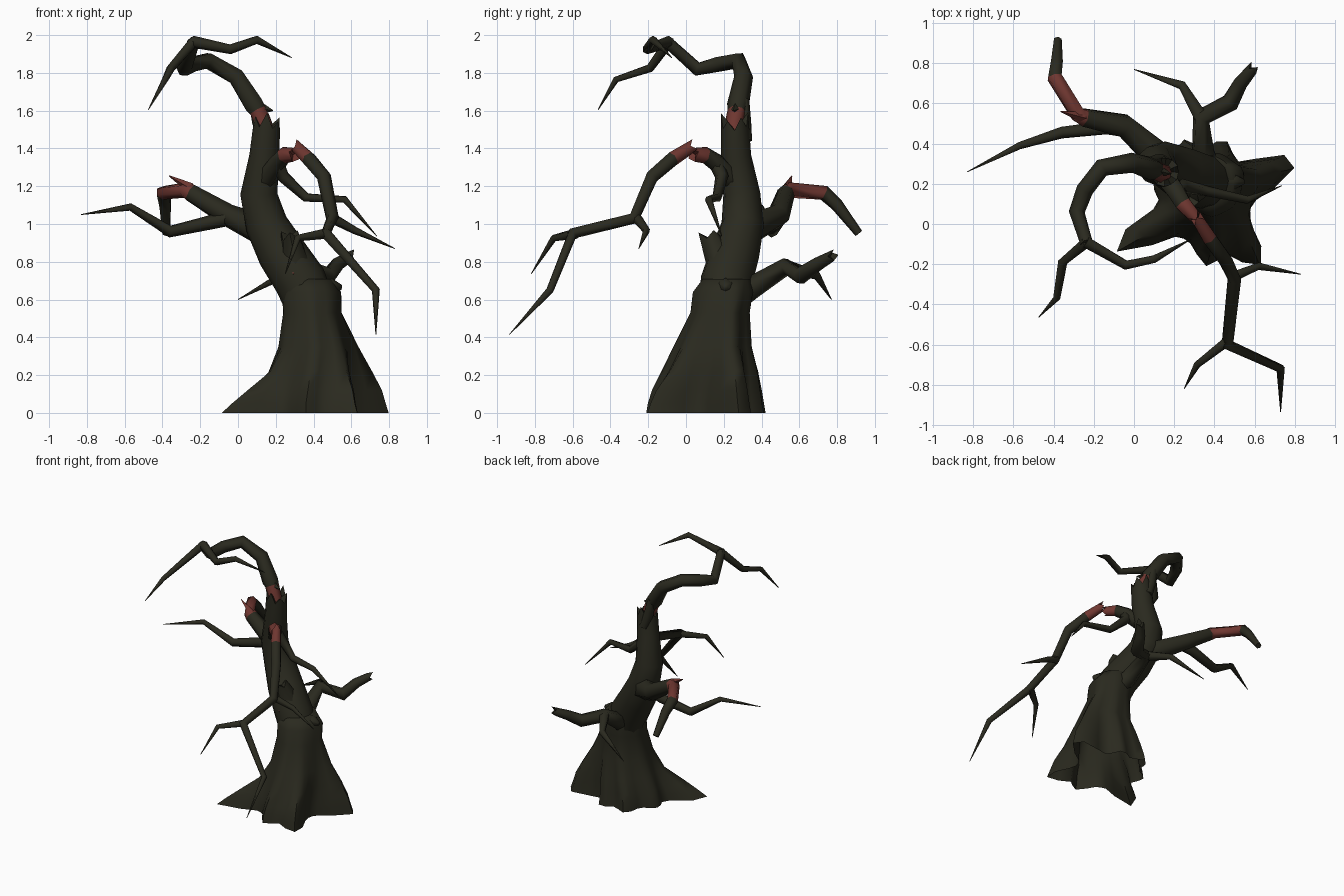
import bpy, bmesh, math
from mathutils import Vector


def material(name, rgb):
    m = bpy.data.materials.new(name)
    m.diffuse_color = (*rgb, 1)
    return m


BARK = material("dark bark", (0.023, 0.0225, 0.0135))
WOOD = material("raw red wood", (0.16, 0.038, 0.03))


def finish(name, bm, angle=65):
    bmesh.ops.recalc_face_normals(bm, faces=bm.faces)
    me = bpy.data.meshes.new(name)
    bm.to_mesh(me)
    bm.free()
    me.materials.append(BARK)
    me.materials.append(WOOD)
    ob = bpy.data.objects.new(name, me)
    bpy.context.collection.objects.link(ob)
    bpy.context.view_layer.objects.active = ob
    ob.select_set(True)
    bpy.ops.object.shade_smooth_by_angle(angle=math.radians(angle))
    ob.select_set(False)
    return ob


def tube(name, pts, sides=6, red=(), jag_start=0, jag_end=0, red_caps=True, angle=65):
    """Faceted limb through (x, y, z, radius) points; jag = length of splinters at an end."""
    bm = bmesh.new()
    P = [Vector(p[:3]) for p in pts]
    n = len(P)
    rings, up = [], None
    for i in range(n):
        a = (P[i] - P[i - 1]).normalized() if i > 0 else Vector()
        b = (P[i + 1] - P[i]).normalized() if i < n - 1 else Vector()
        t = (a + b).normalized()
        if up is None:
            up = Vector((0, 0, 1)) if abs(t.z) < 0.8 else Vector((0, -1, 0))
        up = (up - t * up.dot(t)).normalized()
        side = t.cross(up)
        jag = jag_end if i == n - 1 else (-jag_start if i == 0 else 0)
        ring = []
        for k in range(sides):
            w = 2 * math.pi * k / sides
            shift = t * jag * (1.0, 0.1, 0.55, 0.0, 0.75, 0.15)[k % 6]
            ring.append(bm.verts.new(P[i] + (up * math.cos(w) + side * math.sin(w)) * pts[i][3] + shift))
        rings.append(ring)
    for i in range(n - 1):
        for k in range(sides):
            j = (k + 1) % sides
            f = bm.faces.new((rings[i][k], rings[i][j], rings[i + 1][j], rings[i + 1][k]))
            f.material_index = 1 if i in red else 0
    for ring, p, jag in ((rings[0], P[0], jag_start), (rings[-1], P[-1], jag_end)):
        c = bm.verts.new(p)
        for k in range(sides):
            f = bm.faces.new((ring[k], ring[(k + 1) % sides], c))
            f.material_index = 1 if jag and red_caps else 0
    return finish(name, bm, angle)


# Flared lower trunk: root lobes (angle, reach, spread, how quickly they fade with height)
ROOTS = [(24, .26, 16, 0.9), (73, .09, 15, 1), (112, .10, 15, 1), (160, .06, 16, 1),
         (208, .30, 13, 3.2), (272, .11, 14, .8), (310, .20, 16, 1.3)]
LEVELS = [(0, .36, .12, .222, 1), (.05, .36, .12, .22, .93), (.12, .37, .125, .213, .82), (.22, .385, .14, .203, .55),
          (.35, .405, .15, .185, .22), (.53, .39, .185, .15, .06), (.64, .385, .20, .152, .06), (.71, .37, .215, .125, 0)]
bm = bmesh.new()
N, prev = 36, None
for z, cx, cy, r, fade in LEVELS:
    ring = []
    for k in range(N):
        deg = 360 * k / N
        R = r
        for ang, amp, spread, power in ROOTS:
            d = (deg - ang + 180) % 360 - 180
            R += amp * fade ** power * math.exp(-(d / spread) ** 2)
        w = math.radians(deg)
        ring.append(bm.verts.new((cx + R * math.cos(w), cy + R * math.sin(w), z)))
    if prev:
        for k in range(N):
            j = (k + 1) % N
            bm.faces.new((prev[k], prev[j], ring[j], ring[k]))
    prev = ring
bm.faces.new(prev)
finish("root_trunk", bm)

# Upper trunk, the shoulder beside it and the broken stub in front of it
tube("upper_trunk", [(.39, .20, .55, .13), (.33, .215, .70, .138), (.23, .26, .85, .13), (.15, .30, 1.0, .112),
                     (.11, .295, 1.16, .098), (.14, .265, 1.36, .08), (.15, .26, 1.50, .072)],
     sides=12, jag_end=.09, red_caps=False)
tube("trunk_shoulder", [(.40, .21, .63, .09), (.50, .21, .67, .045), (.55, .21, .665, .012)])
tube("trunk_stub", [(.34, .215, .64, .115), (.305, .19, .79, .082), (.28, .135, .92, .05)], jag_end=.06, red_caps=False)
tube("stub_splinter", [(.27, .14, .79, .025), (.295, .09, .735, .004)], sides=4, red=(0,))

# Crown limb arching left and forward, with two twigs
tube("crown_limb", [(.15, .26, 1.46, .05), (.135, .255, 1.53, .05), (.105, .27, 1.60, .05), (.085, .275, 1.63, .058),
                    (-.01, .305, 1.78, .05), (-.16, .28, 1.865, .045), (-.245, .17, 1.845, .043),
                    (-.285, .06, 1.82, .04), (-.235, -.10, 1.965, .033)], red=(0, 1))
tube("crown_splinter", [(.09, .27, 1.62, .045), (.185, .25, 1.60, .003)], sides=4)
tube("crown_bark_strip", [(.14, .315, 1.44, .035), (.105, .31, 1.54, .035), (.08, .305, 1.66, .03)], sides=6)
tube("crown_twig_left", [(-.235, -.09, 1.965, .03), (-.355, -.19, 1.825, .024), (-.385, -.37, 1.765, .018),
                         (-.475, -.465, 1.605, .002)])
tube("crown_twig_right", [(-.24, -.09, 1.965, .032), (-.04, -.205, 1.925, .026), (.10, -.175, 1.975, .022),
                          (.285, -.075, 1.88, .002)])

# Left rear limb, snapped with bare wood, and its twig
tube("left_limb", [(.14, .32, .96, .085), (-.05, .49, 1.045, .062), (-.25, .53, 1.165, .048), (-.28, .545, 1.18, .042),
                   (-.395, .73, 1.165, .04), (-.385, .80, 1.10, .034), (-.38, .915, .95, .022)], red=(2, 3))
tube("left_splinter", [(-.25, .53, 1.19, .028), (-.365, .56, 1.255, .003)], sides=4, red=(0,))
tube("left_twig", [(.0, .46, 1.04, .04), (-.14, .48, 1.01, .038), (-.36, .455, .96, .032), (-.57, .39, 1.09, .02),
                   (-.83, .26, 1.05, .002)])

# Front limb: snapped stump, then the hanging outer part with forks
tube("front_stump", [(.15, .24, 1.24, .055), (.21, .16, 1.325, .05), (.245, .10, 1.365, .045), (.29, .05, 1.365, .036)],
     red=(2,), jag_end=.04)
tube("front_limb", [(.325, .01, 1.395, .034), (.375, -.07, 1.345, .04), (.455, -.18, 1.25, .038),
                    (.50, -.275, 1.03, .034), (.465, -.60, .95, .031), (.73, -.72, .65, .022),
                    (.73, -.935, .415, .002)], red=(0,), jag_start=.05)
tube("front_twig_low", [(.47, -.58, .95, .028), (.315, -.70, .925, .019), (.25, -.82, .735, .002)])
tube("front_twig_side", [(.50, -.26, 1.03, .028), (.62, -.21, .965, .02), (.83, -.25, .87, .002)])

# Slim right twigs under the stump
tube("right_twig", [(.21, .16, 1.32, .04), (.24, .19, 1.25, .036), (.36, .165, 1.14, .026), (.565, .12, 1.13, .02),
                    (.735, .19, .935, .002)])

# Low rear limb with a twig
tube("rear_limb", [(.39, .22, .58, .075), (.345, .36, .67, .06), (.335, .53, .775, .048), (.48, .605, .725, .046),
                   (.53, .70, .79, .036), (.585, .765, .825, .028)], jag_end=.045, red_caps=False)
tube("rear_twig", [(.34, .52, .775, .04), (.24, .69, .73, .024), (.0, .77, .60, .002)])
